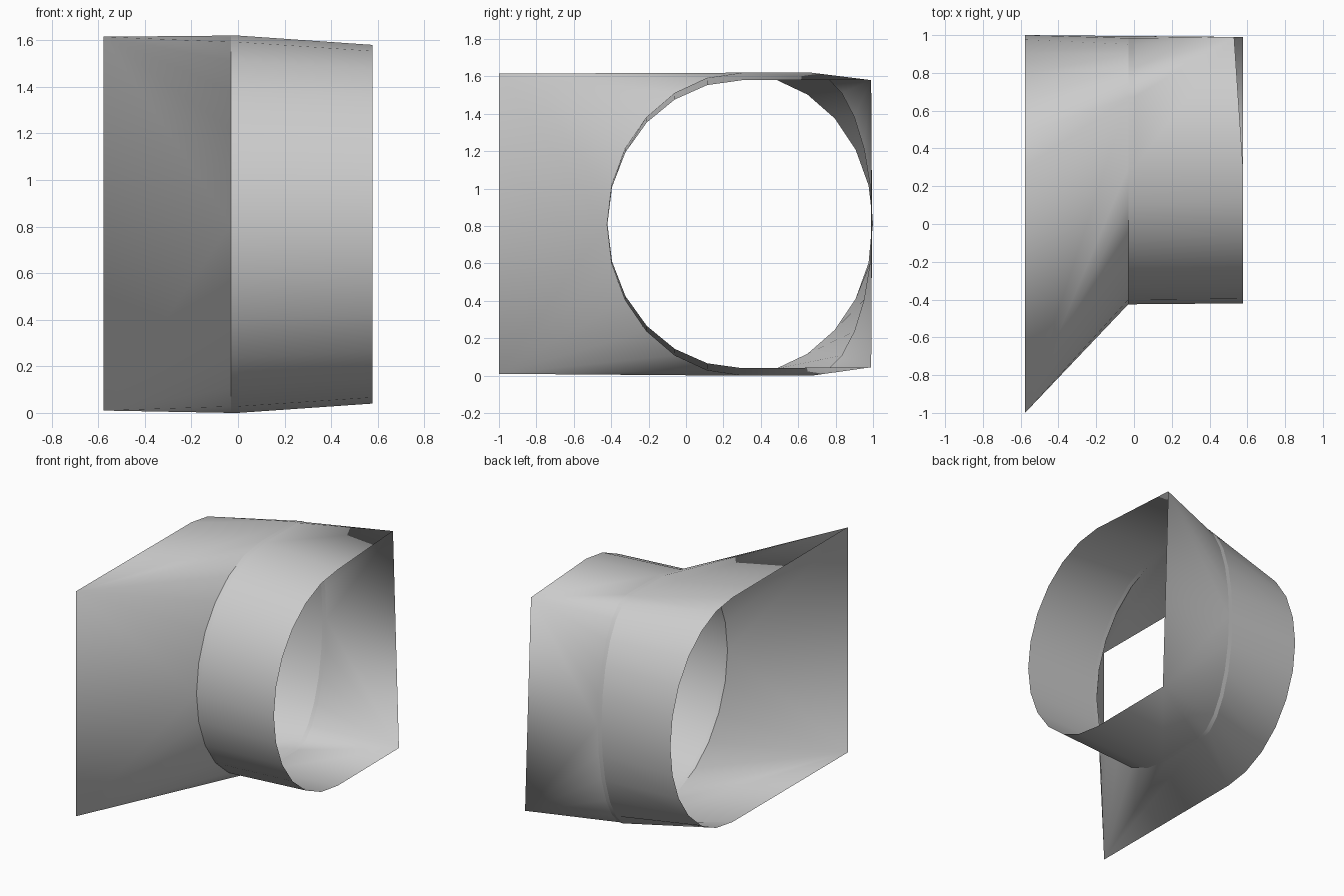
import bpy, bmesh
from math import sin, cos, pi, radians

if "Cube" in bpy.data.objects:
    bpy.data.objects.remove(bpy.data.objects["Cube"])

N = 12      # segments per half ellipse
CZ = 0.81   # centre height of the duct


def half_ellipse(x, cy, ry, rz, side):
    """Points from top to bottom, bulging towards +y or -y."""
    return [(x, cy + side * ry * sin(pi * i / N), CZ + rz * cos(pi * i / N))
            for i in range(N + 1)]


def strip(a, b):
    """Ruled surface between two rows of points."""
    return [(a[i], a[i + 1], b[i + 1], b[i]) for i in range(len(a) - 1)]


def fan(arc, top, bottom):
    """Square-to-round side: cones from both corners plus a flat triangle."""
    m = N // 2
    faces = [(top, arc[i], arc[i + 1]) for i in range(m)]
    faces += [(bottom, arc[i], arc[i + 1]) for i in range(m, N)]
    return faces + [(top, arc[m], bottom)]


def make(name, faces):
    bm = bmesh.new()
    for f in faces:
        bm.faces.new([bm.verts.new(p) for p in f])
    bmesh.ops.remove_doubles(bm, verts=bm.verts, dist=1e-4)
    bmesh.ops.recalc_face_normals(bm, faces=bm.faces)
    mesh = bpy.data.meshes.new(name)
    bm.to_mesh(mesh)
    bm.free()
    ob = bpy.data.objects.new(name, mesh)
    bpy.context.collection.objects.link(ob)
    bpy.ops.object.select_all(action='DESELECT')
    ob.select_set(True)
    bpy.context.view_layer.objects.active = ob
    bpy.ops.object.shade_smooth_by_angle(angle=radians(35))


def transition(name, ring_round, end_arc, ring_fan, top, bottom):
    """Sleeve whose end is round on one side and square on the other."""
    faces = strip(ring_round, end_arc) + fan(ring_fan, top, bottom)
    for k, corner in ((0, top), (-1, bottom)):
        faces += [(corner, ring_fan[k], ring_round[k]),
                  (corner, ring_round[k], end_arc[k])]
    make(name, faces)


def ring(x):
    """Middle cross-section: front half and back half."""
    return (half_ellipse(x, 0.30, 0.725, CZ, -1),
            half_ellipse(x, 0.67, 0.325, CZ, 1))


front_a, back_a = ring(-0.03)
front_b, back_b = ring(0.0)

# left sleeve: square towards the front, round towards the back
transition("left_transition", back_a, half_ellipse(-0.577, 0.30, 0.70, 0.80, 1),
           front_a, (-0.577, -1.0, 1.615), (-0.577, -1.0, 0.01))

# narrow joint collar
loop_a = front_a + back_a[::-1] + front_a[:1]
loop_b = front_b + back_b[::-1] + front_b[:1]
make("joint_collar", strip(loop_a, loop_b))

# right sleeve: round towards the front, square towards the back
transition("right_transition", front_b, half_ellipse(0.577, 0.30, 0.72, 0.77, -1),
           back_b, (0.53, 0.99, 1.58), (0.577, 0.99, 0.045))
